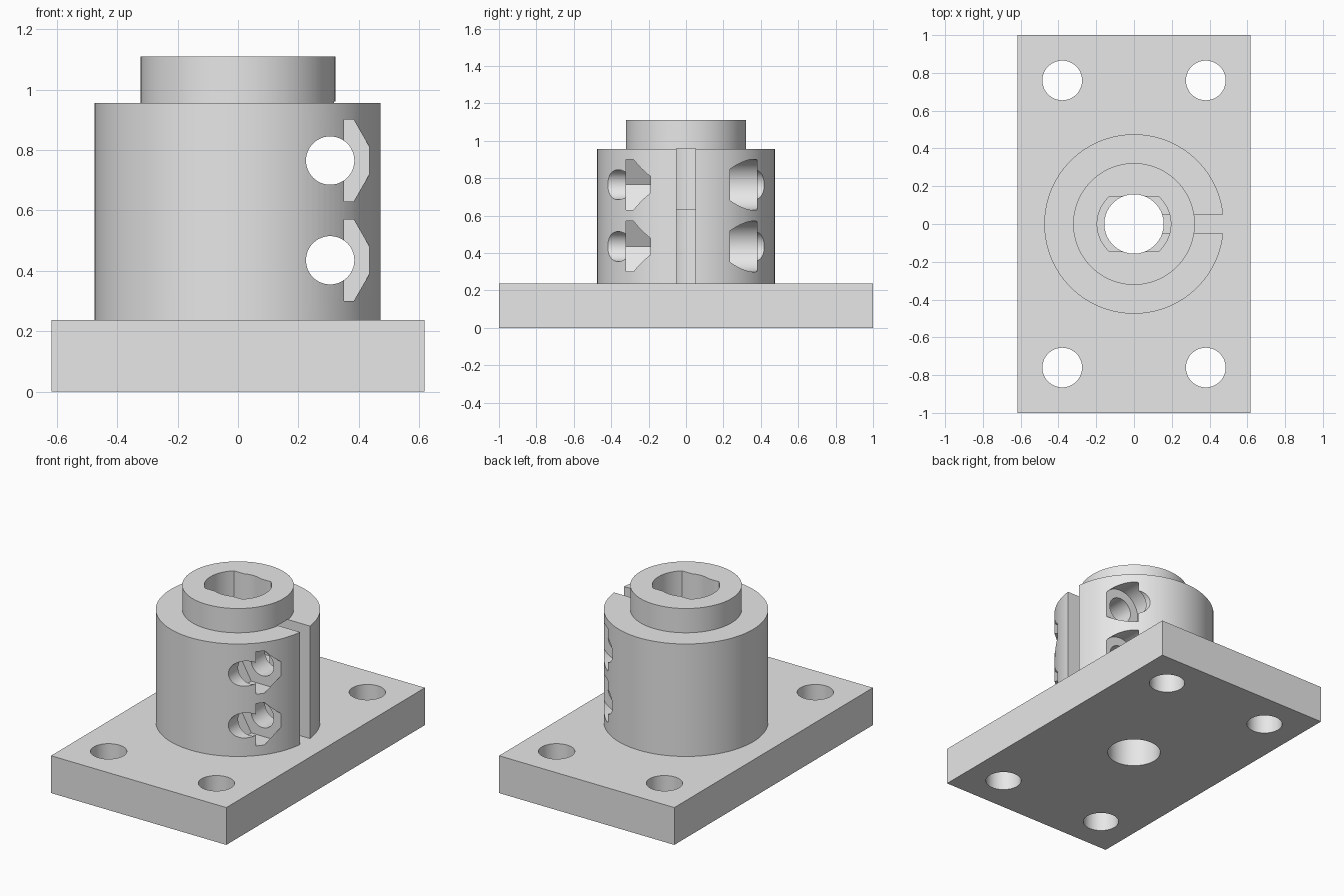
import bpy, bmesh, math
from mathutils import Vector

default = bpy.data.objects.get("Cube")
if default:
    bpy.data.objects.remove(default, do_unlink=True)

grey = bpy.data.materials.new("light_grey")
grey.use_nodes = True
grey.diffuse_color = (0.8, 0.8, 0.8, 1)
grey.node_tree.nodes["Principled BSDF"].inputs["Base Color"].default_value = (0.8, 0.8, 0.8, 1)


def prism(name, outline, lo, hi, axis="z"):
    """Extrude a 2D outline along z (points are x, y) or along y (points are x, z)."""
    bm = bmesh.new()
    place = (lambda a, b, h: (a, b, h)) if axis == "z" else (lambda a, b, h: (a, h, b))
    face = bm.faces.new([bm.verts.new(place(a, b, lo)) for a, b in outline])
    top = bmesh.ops.extrude_face_region(bm, geom=[face])["geom"]
    verts = [v for v in top if isinstance(v, bmesh.types.BMVert)]
    bmesh.ops.translate(bm, verts=verts, vec=Vector(place(0, 0, hi - lo)))
    bmesh.ops.recalc_face_normals(bm, faces=bm.faces[:])
    mesh = bpy.data.meshes.new(name)
    bm.to_mesh(mesh)
    bm.free()
    mesh.materials.append(grey)
    obj = bpy.data.objects.new(name, mesh)
    bpy.context.collection.objects.link(obj)
    return obj


def circle(a, b, r, n=96):
    return [(a + r * math.cos(2 * math.pi * i / n), b + r * math.sin(2 * math.pi * i / n))
            for i in range(n)]


def rect(x0, x1, y0, y1):
    return [(x0, y0), (x1, y0), (x1, y1), (x0, y1)]


def double_flat(r, flat, n=24):
    """Circle of radius r cut by two flats at y = +-flat."""
    a = math.asin(flat / r)
    arc = [-a + 2 * a * i / n for i in range(n + 1)]
    return [(s * r * math.cos(t), s * r * math.sin(t)) for s in (1, -1) for t in arc]


def combine(target, tool, operation):
    """Apply a boolean and remove the tool object."""
    tool.hide_render = True
    bpy.ops.object.select_all(action="DESELECT")
    bpy.context.view_layer.objects.active = target
    target.select_set(True)
    mod = target.modifiers.new("cut", "BOOLEAN")
    mod.operation, mod.solver, mod.object = operation, "EXACT", tool
    bpy.ops.object.modifier_apply(modifier=mod.name)
    bpy.data.objects.remove(tool, do_unlink=True)


# Clamp hub with its raised collar, sunk slightly into the plate
hub = prism("clamp_hub", circle(0, 0, 0.475, 128), 0.15, 0.955)
combine(hub, prism("collar", circle(0, 0, 0.322), 0.8, 1.11), "UNION")

# Clamping slot on the +x side
combine(hub, prism("slot_cutter", rect(0.0, 0.7, -0.05, 0.05), 0.1, 0.96), "DIFFERENCE")

# Two clamp screws: through hole, hexagonal nut pocket in front, round head pocket behind
SCREW_X = 0.305
for z in (0.435, 0.765):
    combine(hub, prism("screw_hole_cutter", circle(SCREW_X, z, 0.08, 48), -0.7, 0.7, "y"),
            "DIFFERENCE")
    combine(hub, prism("nut_pocket_cutter", circle(SCREW_X, z, 0.156, 6), -0.32, -0.19, "y"),
            "DIFFERENCE")
    combine(hub, prism("head_pocket_cutter", circle(SCREW_X, z, 0.136, 64), 0.235, 0.38, "y"),
            "DIFFERENCE")

# Mounting plate with four corner holes
mount = prism("flanged_shaft_clamp", rect(-0.618, 0.618, -1, 1), 0, 0.238)
for x in (-0.38, 0.38):
    for y in (-0.76, 0.76):
        combine(mount, prism("bolt_hole_cutter", circle(x, y, 0.105, 64), -0.1, 0.5),
                "DIFFERENCE")
combine(mount, hub, "UNION")

# Round through bore, with a wider double-flat socket from the top
combine(mount, prism("bore_cutter", circle(0, 0, 0.157, 80), -0.1, 1.3), "DIFFERENCE")
combine(mount, prism("socket_cutter", double_flat(0.195, 0.145), 0.635, 1.4), "DIFFERENCE")

bpy.ops.object.shade_smooth_by_angle(angle=math.radians(25))
